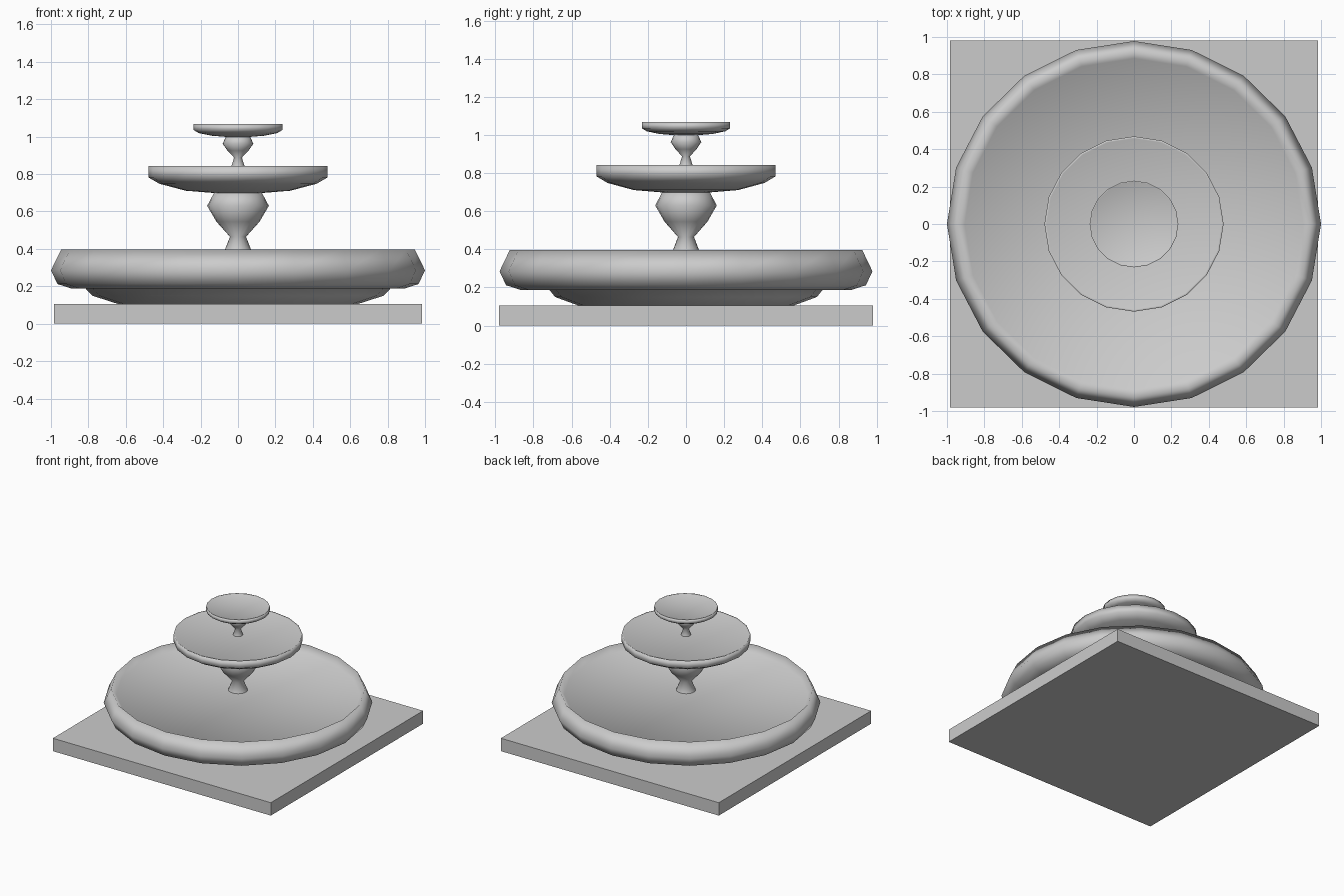
import bpy, bmesh, math

if "Cube" in bpy.data.objects:
    bpy.data.objects.remove(bpy.data.objects["Cube"])

SIDES = 20


def lathe(name, profile, centre_z=None):
    """Smooth shell turned around z from (x radius, y radius, height) points.
    Open underneath, closed by a fan on top."""
    bm = bmesh.new()
    rings = []
    for rx, ry, z in profile:
        angles = [2 * math.pi * i / SIDES for i in range(SIDES)]
        rings.append([bm.verts.new((rx * math.cos(a), ry * math.sin(a), z)) for a in angles])
    for low, high in zip(rings, rings[1:]):
        for i in range(SIDES):
            j = (i + 1) % SIDES
            bm.faces.new((low[i], low[j], high[j], high[i]))
    top = rings[-1]
    centre = bm.verts.new((0, 0, centre_z or profile[-1][2]))
    for i in range(SIDES):
        bm.faces.new((top[i], top[(i + 1) % SIDES], centre))
    for face in bm.faces:
        face.smooth = True
    mesh = bpy.data.meshes.new(name)
    bm.to_mesh(mesh)
    bm.free()
    obj = bpy.data.objects.new(name, mesh)
    bpy.context.collection.objects.link(obj)
    return obj


def oval(points, y_scale=0.978):
    return [(r, r * y_scale, z) for r, z in points]


# square base slab
bpy.ops.mesh.primitive_cube_add(size=1, location=(0, 0, 0.0525))
slab = bpy.context.object
slab.name = "base_slab"
slab.scale = (1.965, 1.962, 0.105)

# large basin: narrower plinth underneath, bulging wall, inner lip, floor rising to the middle
lathe("lower_basin",
      oval([(0.64, 0.105), (0.78, 0.15), (0.815, 0.188)], 0.88)
      + oval([(0.89, 0.188), (0.965, 0.212), (1.0, 0.285), (0.945, 0.397), (0.905, 0.35)]),
      centre_z=0.392)

# upper bowls with rounded undersides
lathe("middle_bowl", oval([(0.12, 0.698), (0.28, 0.711), (0.42, 0.748),
                           (0.479, 0.782), (0.479, 0.843), (0.468, 0.838)]))
lathe("top_bowl", oval([(0.065, 0.999), (0.14, 1.005), (0.21, 1.019),
                        (0.237, 1.035), (0.237, 1.067), (0.232, 1.064)]))

# turned pedestals between the tiers
lathe("lower_pedestal", oval([(0.074, 0.385), (0.043, 0.465), (0.115, 0.545),
                              (0.165, 0.63), (0.125, 0.705)]))
lathe("upper_pedestal", oval([(0.037, 0.836), (0.021, 0.888), (0.056, 0.925),
                              (0.082, 0.962), (0.064, 1.002)]))
